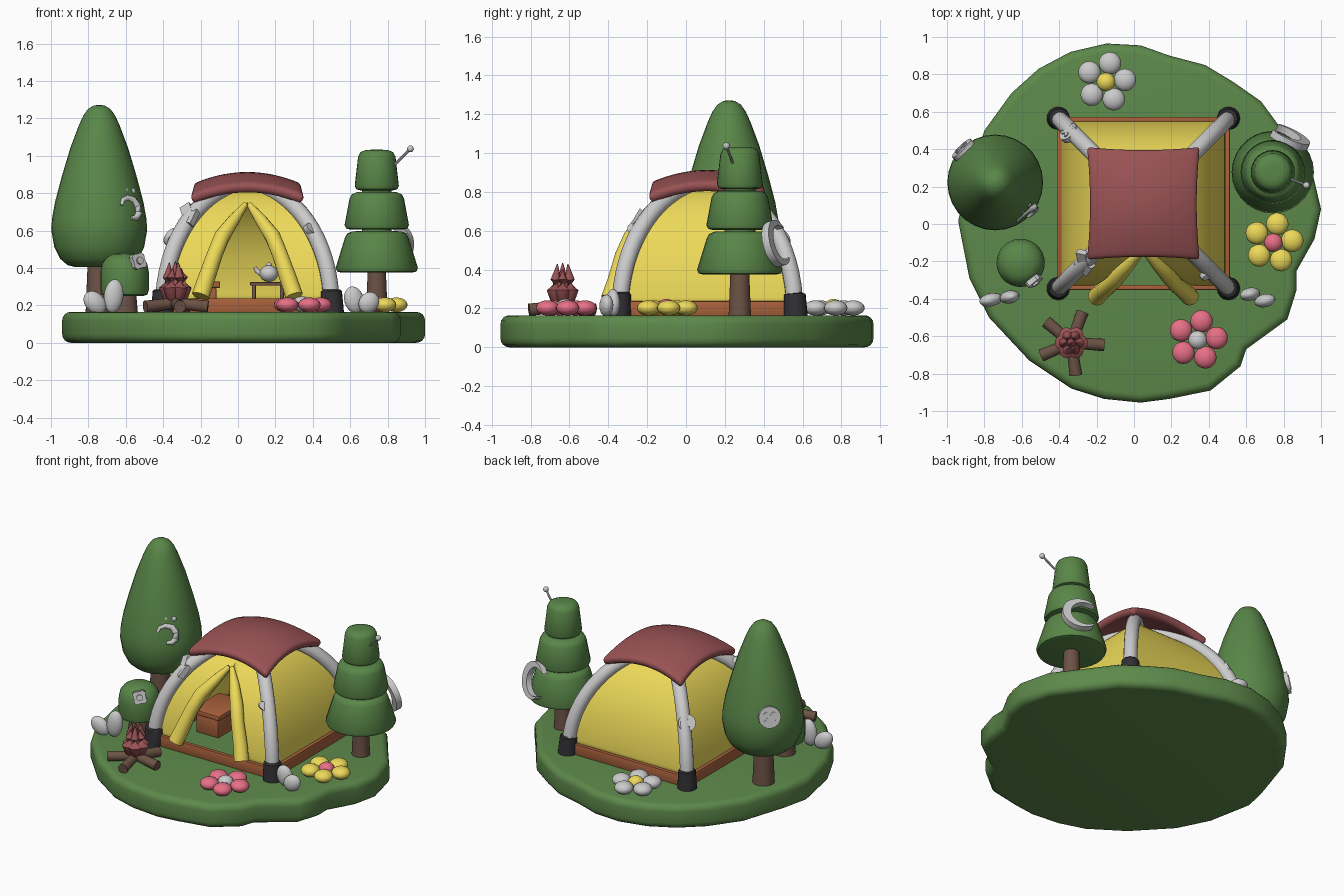
import bpy, bmesh
from math import sin, cos, pi, sqrt, radians, atan2
from mathutils import Vector, Matrix, Euler

if "Cube" in bpy.data.objects:
    bpy.data.objects.remove(bpy.data.objects["Cube"])


def mat(name, r, g, b):
    m = bpy.data.materials.new(name)
    m.diffuse_color = (r, g, b, 1)
    m.use_nodes = True
    m.node_tree.nodes["Principled BSDF"].inputs["Base Color"].default_value = m.diffuse_color
    return m


GREEN = mat("green", .11, .25, .07)
LEAF = mat("leaf", .10, .24, .065)
YELLOW = mat("yellow", .85, .70, .10)
RED = mat("red", .32, .085, .09)
WOOD = mat("wood", .40, .12, .045)
BARK = mat("bark", .15, .085, .06)
DARK = mat("dark", .03, .03, .035)
PINK = mat("pink", .80, .16, .24)


def finish(name, bm, m=None, smooth=True):
    bmesh.ops.recalc_face_normals(bm, faces=bm.faces)
    me = bpy.data.meshes.new(name)
    bm.to_mesh(me)
    bm.free()
    ob = bpy.data.objects.new(name, me)
    bpy.context.collection.objects.link(ob)
    if m:
        me.materials.append(m)
    if smooth:
        bpy.ops.object.select_all(action='DESELECT')
        ob.select_set(True)
        bpy.context.view_layer.objects.active = ob
        bpy.ops.object.shade_smooth_by_angle(angle=radians(40))
    return ob


def ball(name, loc, scale, m=None, rot=(0, 0, 0)):
    bm = bmesh.new()
    bmesh.ops.create_uvsphere(bm, u_segments=20, v_segments=12, radius=1,
                              matrix=Matrix.LocRotScale(Vector(loc), Euler(rot), Vector(scale)))
    return finish(name, bm, m)


def box(name, loc, size, m=None, bevel=.008):
    bm = bmesh.new()
    bmesh.ops.create_cube(bm, size=1, matrix=Matrix.LocRotScale(Vector(loc), None, Vector(size)))
    bmesh.ops.bevel(bm, geom=bm.edges[:], offset=bevel, segments=2, affect='EDGES', profile=.5)
    return finish(name, bm, m)


def lathe(name, x, y, profile, m=None, n=28):
    bm = bmesh.new()
    rings = [[bm.verts.new((x + r * cos(2 * pi * i / n), y + r * sin(2 * pi * i / n), z))
              for i in range(n)] for r, z in profile]
    for a, b in zip(rings, rings[1:]):
        for i in range(n):
            bm.faces.new((a[i], a[(i + 1) % n], b[(i + 1) % n], b[i]))
    bm.faces.new(rings[0])
    bm.faces.new(rings[-1])
    return finish(name, bm, m)


def tube(name, pts, radii, m=None, n=14):
    bm, rings = bmesh.new(), []
    pts = [Vector(p) for p in pts]
    for i, p in enumerate(pts):
        d = pts[min(i + 1, len(pts) - 1)] - pts[max(i - 1, 0)]
        q = d.to_track_quat('Z', 'Y')
        rings.append([bm.verts.new(p + q @ Vector((cos(2 * pi * k / n), sin(2 * pi * k / n), 0)) * radii[i])
                      for k in range(n)])
    for a, b in zip(rings, rings[1:]):
        for i in range(n):
            bm.faces.new((a[i], a[(i + 1) % n], b[(i + 1) % n], b[i]))
    bm.faces.new(rings[0])
    bm.faces.new(rings[-1])
    return finish(name, bm, m)


def plate(name, outline, loc, normal, thick=.03, spin=0):
    """Flat badge extruded from an outline, facing along normal."""
    bm = bmesh.new()
    f = bm.faces.new([bm.verts.new((x, y, -thick / 2)) for x, y in outline])
    ext = bmesh.ops.extrude_face_region(bm, geom=[f])
    bmesh.ops.translate(bm, vec=(0, 0, thick), verts=[v for v in ext['geom'] if isinstance(v, bmesh.types.BMVert)])
    q = Vector(normal).to_track_quat('Z', 'Y').to_matrix().to_4x4()
    bm.transform(Matrix.Translation(loc) @ q @ Matrix.Rotation(spin, 4, 'Z'))
    return finish(name, bm)


def circle(r, n=24, a0=0, a1=2 * pi, ox=0):
    return [(ox + r * cos(a0 + (a1 - a0) * i / n), r * sin(a0 + (a1 - a0) * i / n)) for i in range(n)]


# Grass island
edge = [(-.147, .965), (.035, .955), (.19, .90), (.38, .85), (.53, .76), (.68, .655), (.83, .45), (.95, .29),
        (1, .08), (.965, -.08), (.87, -.25), (.87, -.35), (.82, -.51), (.6, -.67), (.57, -.76), (.41, -.89),
        (.19, -.935), (.035, -.955), (-.16, -.935), (-.335, -.88), (-.56, -.73), (-.775, -.5), (-.88, -.29),
        (-.94, .015), (-.9, .19), (-.8, .5), (-.655, .7), (-.51, .83), (-.34, .92)]
bm = bmesh.new()
base = bm.faces.new([bm.verts.new((x, y, 0)) for x, y in edge])
ext = bmesh.ops.extrude_face_region(bm, geom=[base])
bmesh.ops.translate(bm, vec=(0, 0, .165), verts=[v for v in ext['geom'] if isinstance(v, bmesh.types.BMVert)])
rim = [e for e in bm.edges if abs(e.verts[0].co.z - e.verts[1].co.z) < .01]
bmesh.ops.bevel(bm, geom=rim, offset=.045, segments=4, affect='EDGES', profile=.5)
finish("grass_island", bm, GREEN)

# Tent poles and feet
CX, CY, H = .05, .11, .45
for k, s in enumerate((1, -1)):
    ts = [pi * i / 32 for i in range(33)]
    tube(f"tent_pole_{k}", [(CX + H * cos(t), CY + s * H * cos(t), .19 + .65 * sin(t)) for t in ts], [.044] * 33)
    for sx in (1, -1):
        x, y = CX + sx * H, CY + s * sx * H
        tube(f"pole_foot_{k}_{sx}", [(x + sx * .005, y + s * sx * .005, .16), (x, y, .275), (x, y, .285)],
             [.062, .056, .048], DARK, 18)

# Wooden floor frame
for s in (1, -1):
    box(f"frame_x_{s}", (CX, CY + s * .449, .2), (.92, .026, .075), WOOD, .004)
    box(f"frame_y_{s}", (CX + s * .449, CY, .2), (.026, .92, .075), WOOD, .004)

# Tent fabric: four curved panels, the front one split by a doorway
bm = bmesh.new()
N, M = 20, 6
rows = [.03 + (pi / 2 - .05) * i / N for i in range(N + 1)]


def panel(side, lo, hi):
    grid = []
    for t in rows:
        w, z = .44 * cos(t), .19 + .64 * sin(t)
        a, b = lo(w, z), hi(w, z)
        line = []
        for j in range(M + 1):
            u = a + (b - a) * j / M
            p = Matrix.Rotation(side * pi / 2, 3, 'Z') @ Vector((u, -w, z))
            line.append(bm.verts.new((p.x + CX, p.y + CY, z)))
        grid.append(line)
    for a, b in zip(grid, grid[1:]):
        for j in range(M):
            bm.faces.new((a[j], a[j + 1], b[j + 1], b[j]))


def door(w, z):
    return min(w, max(0, .26 * (.74 - z) / .5))


for side in (1, 2, 3):
    panel(side, lambda w, z: -w, lambda w, z: w)
panel(0, lambda w, z: -w, lambda w, z: -door(w, z))
panel(0, door, lambda w, z: w)
bmesh.ops.remove_doubles(bm, verts=bm.verts, dist=.0005)
fabric = finish("tent_fabric", bm, YELLOW)
mod = fabric.modifiers.new("thickness", 'SOLIDIFY')
mod.thickness = .012

# Door curtains drawn to each side
for s in (1, -1):
    tube(f"door_curtain_{s}", [(CX + s * .01, -.15, .74), (CX + s * .07, -.21, .66), (CX + s * .135, -.28, .57),
                               (CX + s * .175, -.325, .47), (CX + s * .22, -.36, .34), (CX + s * .25, -.39, .25)],
         [.015, .032, .042, .042, .046, .048], YELLOW)

# Roof cloth
bm = bmesh.new()
bmesh.ops.create_grid(bm, x_segments=14, y_segments=14, size=1)
for v in bm.verts:
    u, w = v.co.x, v.co.y
    v.co = (CX + .3 * u * (1 - .06 * (1 - w * w)), CY + .3 * w * (1 - .06 * (1 - u * u)), .885 - .0625 * (u * u + w * w))
roof = finish("roof_cloth", bm, RED)
mod = roof.modifiers.new("thickness", 'SOLIDIFY')
mod.thickness, mod.offset = .056, 0
mod = roof.modifiers.new("soft_edge", 'BEVEL')
mod.width, mod.segments, mod.limit_method, mod.angle_limit = .024, 3, 'ANGLE', radians(50)

# Inside the tent: chest, low table and kettle
box("chest_body", (-.2, .08, .23), (.17, .26, .13), WOOD)
box("chest_lid", (-.2, .08, .31), (.21, .3, .035), WOOD)
box("table_top", (.16, .2, .315), (.19, .16, .02), BARK, .005)
for sx in (1, -1):
    for sy in (1, -1):
        box("table_leg", (.16 + sx * .075, .2 + sy * .06, .235), (.02, .02, .15), BARK, .003)
ball("kettle", (.165, .2, .37), (.05, .05, .045))
ball("kettle_knob", (.165, .2, .415), (.016, .016, .014))
tube("kettle_spout", [(.13, .2, .365), (.1, .2, .385), (.09, .2, .405)], [.016, .012, .01])

# Tall tree, round bush, tiered tree
lathe("tall_trunk", -.745, .22, [(.07, .155), (.058, .45)], BARK)
lathe("tall_crown", -.742, .222, [(.13, .405), (.17, .415), (.21, .45), (.24, .51), (.256, .6), (.253, .66), (.237, .75),
      (.2, .89), (.155, 1.04), (.11, 1.16), (.085, 1.215), (.06, 1.25), (.03, 1.268), (.005, 1.272)], LEAF)
lathe("bush_trunk", -.605, -.21, [(.07, .155), (.06, .27)], BARK)
lathe("bush_crown", -.606, -.208, [(.1, .25), (.122, .258), (.129, .28), (.129, .38), (.12, .425), (.098, .455),
      (.065, .475), (.005, .481)], LEAF)
TX, TY = .742, .277
lathe("tier_trunk", TX, TY, [(.058, .155), (.048, .4)], BARK)
for i, (rb, rt, z0, z1) in enumerate([(.22, .163, .375, .595), (.172, .138, .605, .805), (.118, .092, .815, 1.03)]):
    lathe(f"tier_{i}", TX, TY, [(rb - .03, z0), (rb - .008, z0 + .006), (rb, z0 + .025), (rt + .008, z1 - .035),
          (rt - .004, z1 - .012), (rt - .03, z1), (rt - .06, z1 + .002)], LEAF)
lathe("tier_core", TX, TY, [(.08, .5), (.08, .9)], LEAF)

# Pin on the tiered tree, crescent on its back
tube("pin_stick", [(.81, .25, .925), (.92, .208, 1.035)], [.007, .007], None, 8)
ball("pin_head", (.922, .207, 1.037), (.018, .018, .018))
crescent = circle(.12, 22, radians(40), radians(320)) + circle(.092, 22, radians(303), radians(57), .027)
plate("crescent", crescent, (.825, .465, .535), (.43, .9, .25), .04)

# Cross buttons on the tall tree and rear pole
for i, (loc, nrm, r) in enumerate([((-.912, .395, .72), (-.7, .7, .2), .07), ((-.345, .485, .56), (-.6, .6, .5), .055)]):
    plate(f"button_{i}", circle(r), loc, nrm, .032)
    tip = Vector(loc) + Vector(nrm).normalized() * .016
    for a in (pi / 4, -pi / 4):
        plate("button_bar", [(-.65 * r, -.01), (.65 * r, -.01), (.65 * r, .01), (-.65 * r, .01)], tip, nrm, .014, a)

# Heart, arrow, gear and curl badges
heart = [(.0027 * 16 * sin(t) ** 3, .0027 * (13 * cos(t) - 5 * cos(2 * t) - 2 * cos(3 * t) - cos(4 * t)))
         for t in [2 * pi * i / 28 for i in range(28)]]
plate("heart", heart, (.395, -.265, .605), (.6, -.6, .5), .03)
arrow = [(-.085, -.03), (.0, -.03), (.0, -.06), (.075, 0), (.0, .06), (.0, .03), (-.085, .03)]
plate("arrow", arrow, (-.262, -.215, .675), (-.5, -.6, .6), .035, radians(-50))
gear = [(r * cos(a), r * sin(a)) for i in range(16)
        for r, a in [(.05 if i // 2 % 2 else .04, 2 * pi * i / 16)]]
plate("gear", gear, (-.535, -.305, .435), (.55, -.75, .2), .03)
plate("gear_hub", circle(.02), (-.531, -.312, .437), (.55, -.75, .2), .035)
cpts = [(-.06, .0), (-.045, .028), (-.01, .04), (.03, .03), (.055, -.005), (.055, -.045), (.03, -.07), (-.005, -.07)]
q = Vector((.6, -.65, .25)).to_track_quat('Z', 'Y')
O = Vector((-.58, .055, .735))
tube("curl", [O + q @ Vector((x, y, 0)) for x, y in cpts], [.008, .013, .017, .02, .022, .022, .017, .01], None, 10)
for x, y in ((-.005, .085), (.045, .08)):
    ball("curl_dot", O + q @ Vector((x, y, -.01)), (.02, .02, .02))

# Grey sprouts
for i, (x, y, z, h, tilt) in enumerate([(-.665, -.39, .25, .09, .12), (-.765, -.405, .215, .07, -.8),
                                        (.62, -.375, .23, .072, -.25), (.7, -.41, .215, .06, .75)]):
    ball(f"sprout_{i}", (x, y, z), (.053, .035, h), None, (0, tilt, .2))

# Flowers
for name, x, y, petal, heart_m in (("pink", .34, -.62, PINK, None), ("yellow", .745, -.1, YELLOW, PINK),
                                   ("grey", -.15, .76, None, YELLOW)):
    for i in range(5):
        a = radians(6 + 72 * i)
        ball(f"{name}_petal_{i}", (x + .102 * cos(a), y + .102 * sin(a), .203), (.06, .06, .039), petal)
    ball(f"{name}_flower_centre", (x, y, .207), (.05, .05, .042), heart_m)

# Campfire: logs and flames
FX, FY = -.335, -.635
for i, deg in enumerate((140, 70, -4, -82, 203)):
    d = Vector((cos(radians(deg)), sin(radians(deg)), 0))
    c = Vector((FX, FY, 0))
    tube(f"log_{i}", [c + d * .175 + Vector((0, 0, .193)), c + d * .02 + Vector((0, 0, .21))], [.033, .03], BARK)
for i in range(7):
    a, lean = 2 * pi * i / 6, (.045 if i < 6 else 0)
    top = (.4 + .03 * (i % 2)) if i < 6 else .435
    prof = [(.3, .01, .21), (.9, .03, .25), (1.1, .04, .295), (.95, .026, .345), (.75, .012, top - .03), (.7, .002, top)]
    tube(f"flame_{i}", [(FX + lean * k * cos(a), FY + lean * k * sin(a), z) for k, r, z in prof],
         [r for k, r, z in prof], RED, 10)
